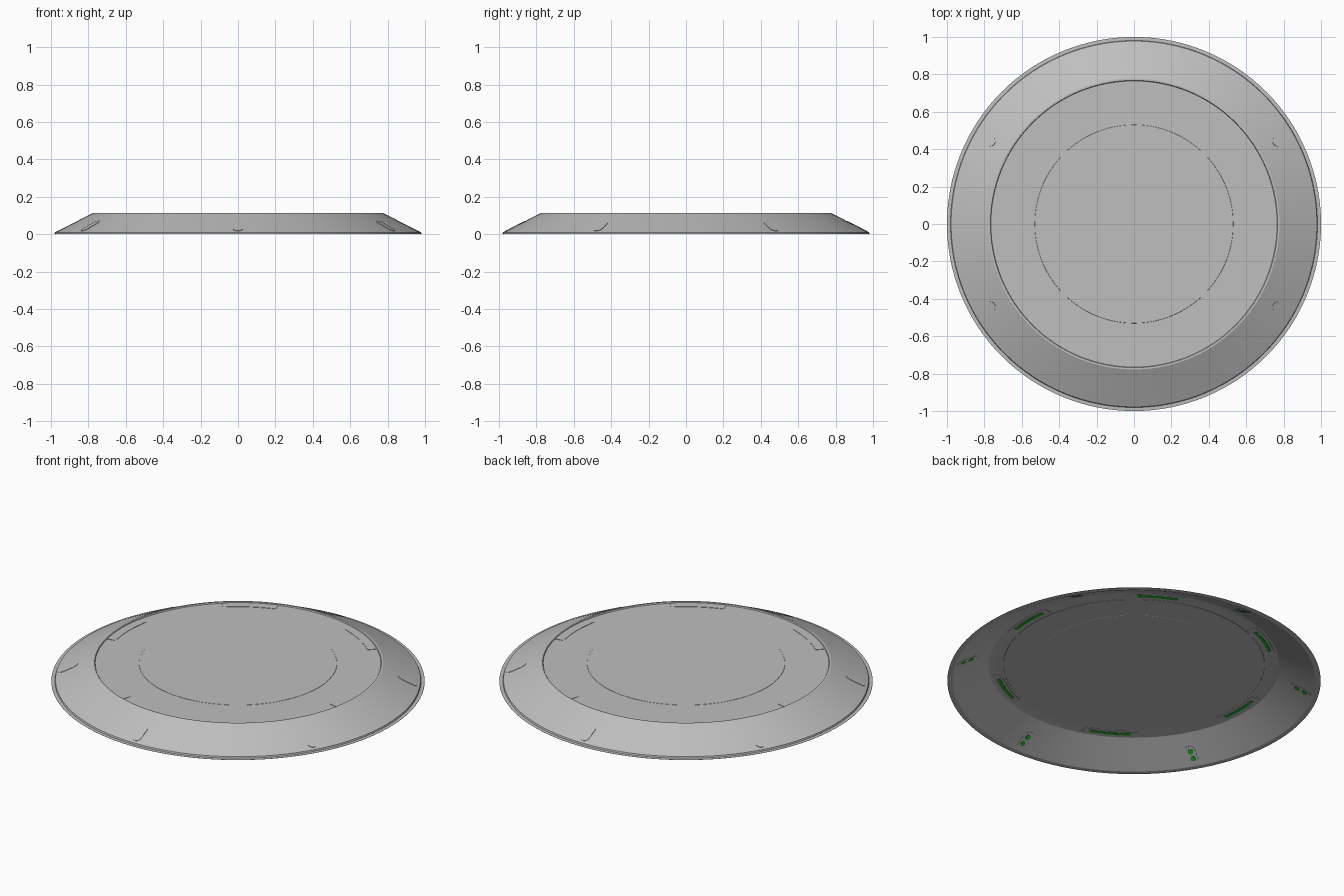
import bpy, bmesh, math
from mathutils import Vector

cube = bpy.data.objects.get("Cube")
if cube:
    bpy.data.objects.remove(cube)


def material(name, rgb):
    m = bpy.data.materials.new(name)
    m.use_nodes = True
    m.diffuse_color = (*rgb, 1)
    m.node_tree.nodes["Principled BSDF"].inputs["Base Color"].default_value = (*rgb, 1)
    return m


GREY = material("light grey", (0.52, 0.52, 0.52))
GREEN = material("lamp green", (0.02, 0.42, 0.03))


def finish(name, bm, mat):
    bmesh.ops.recalc_face_normals(bm, faces=bm.faces)
    mesh = bpy.data.meshes.new(name)
    bm.to_mesh(mesh)
    bm.free()
    mesh.materials.append(mat)
    ob = bpy.data.objects.new(name, mesh)
    bpy.context.collection.objects.link(ob)
    bpy.ops.object.select_all(action='DESELECT')
    ob.select_set(True)
    bpy.context.view_layer.objects.active = ob
    bpy.ops.object.shade_smooth_by_angle(angle=math.radians(15))
    return ob


def lathe(name, profile, mat, steps=128):
    bm = bmesh.new()
    verts = [bm.verts.new((r, 0, z)) for r, z in profile]
    edges = [bm.edges.new(pair) for pair in zip(verts, verts[1:])]
    bmesh.ops.spin(bm, geom=verts + edges, axis=(0, 0, 1), cent=(0, 0, 0),
                   angle=math.tau, steps=steps, use_duplicate=False)
    bmesh.ops.remove_doubles(bm, verts=bm.verts, dist=0.0002)
    return finish(name, bm, mat)


def slab(name, bottom, top, mat):
    """Solid between two matching outlines."""
    bm = bmesh.new()
    a = [bm.verts.new(p) for p in bottom]
    b = [bm.verts.new(p) for p in top]
    bm.faces.new(a)
    bm.faces.new(b)
    for i in range(len(a)):
        j = (i + 1) % len(a)
        bm.faces.new((a[i], a[j], b[j], b[i]))
    return finish(name, bm, mat)


def sector(name, angle, half, r0, r1, z0, z1, mat):
    """Curved plate lying flat on the disc."""
    n = 12
    sweep = [angle + half * (2 * i / n - 1) for i in range(n + 1)]
    path = [(r1, a) for a in sweep] + [(r0, a) for a in reversed(sweep)]
    rings = [[(r * math.cos(a), r * math.sin(a), z) for r, a in path] for z in (z0, z1)]
    slab(name, *rings, mat)


def pill(name, angle, centre, straight, radius, h0, h1, mat):
    """Rounded slot lying on the sloping skirt, h measured along its normal."""
    radial = Vector((math.cos(angle), math.sin(angle), 0))
    side = Vector((-math.sin(angle), math.cos(angle), 0))
    down = (radial * 0.2 - Vector((0, 0, 0.102))).normalized()
    normal = down.cross(side)
    origin = radial * centre + Vector((0, 0, 0.112 - (centre - 0.778) * 0.51))
    outline = []
    for end in (1, -1):
        for i in range(9):
            t = math.pi * (i / 8 - 0.5)
            outline.append(down * end * (straight + radius * math.cos(t))
                           + side * end * radius * math.sin(t))
    slab(name, *[[origin + p + normal * h for p in outline] for h in (h0, h1)], mat)


# Hollow dish: recessed top, raised rim, sloping skirt, thin flange, open underside
lathe("dish_shell", [
    (0, 0.107), (0.53, 0.107), (0.531, 0.106), (0.765, 0.106), (0.768, 0.112),
    (0.778, 0.112), (0.978, 0.010), (0.981, 0.002), (1.0, 0.001), (1.0, 0),
    (0.972, 0), (0.78, 0.098), (0.77, 0.1), (0.70, 0.1), (0.699, 0.099),
    (0.531, 0.099), (0.53, 0.0985), (0, 0.0985)], GREY)

# Six curved windows in the disc and six slots in the skirt, lamps underneath
for k in range(6):
    a = math.radians(60 * k)
    sector(f"window_{k + 1}", a, 0.2, 0.715, 0.765, 0.097, 0.108, GREY)
    sector(f"window_lamp_{k + 1}", a, 0.15, 0.73, 0.75, 0.095, 0.0972, GREEN)
    b = a + math.radians(30)
    pill(f"slot_{k + 1}", b, 0.912, 0.032, 0.027, -0.014, 0.002, GREY)
    for j, r in enumerate((0.892, 0.932)):
        pill(f"slot_lamp_{k + 1}_{j + 1}", b, r, 0.002, 0.014, -0.016, -0.013, GREEN)
